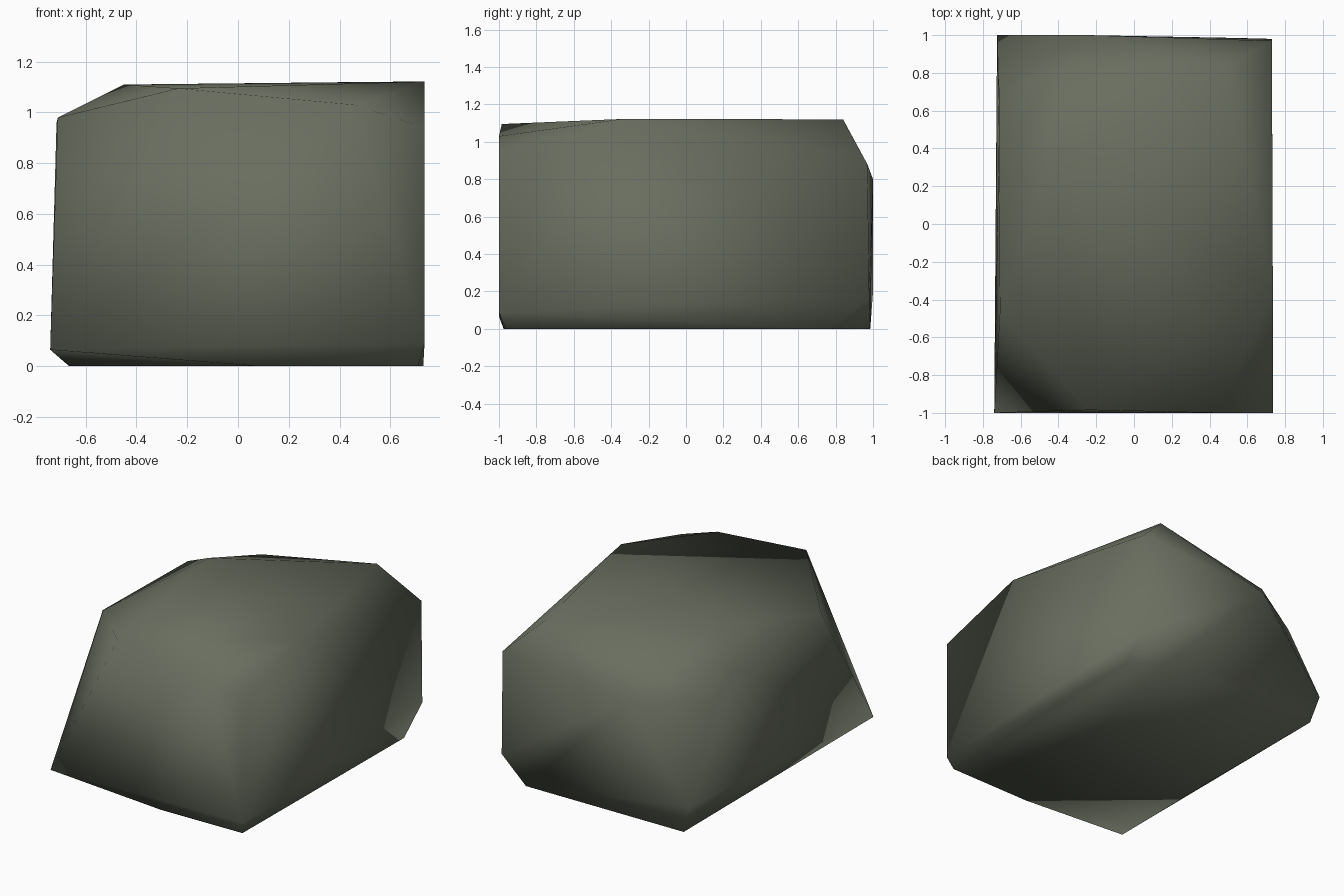
import bpy, bmesh

# Stone colour
mat = bpy.data.materials.new("grey_green_stone")
mat.diffuse_color = (0.14, 0.155, 0.115, 1.0)

# Corner points of a rough block whose corners are chipped off
base = [
    (-0.74, -1.0, 0.065), (0.09, -0.975, 0.0), (0.71, -0.965, 0.0),
    (0.735, -1.0, 0.09),                       # front, lower
    (0.73, 0.78, 0.0), (0.54, 0.985, 0.0), (0.73, 0.98, 0.17),  # back right chip
    (-0.665, 0.975, 0.0), (-0.725, 1.0, 0.20), (-0.66, 0.0, 0.0),  # back left
]
top = [
    (-0.235, -0.985, 1.095), (-0.71, -0.47, 0.98),              # front left chip
    (0.46, -1.0, 1.03), (0.735, -1.0, 0.94), (0.735, -0.34, 1.122),  # front right chip
    (0.48, 0.84, 1.12), (0.73, 0.97, 0.88),                     # back right chip
    (-0.39, 0.82, 0.96), (-0.25, 1.0, 0.80), (-0.715, 0.70, 0.83),  # back left chip
    (-0.715, 0.47, 0.96), (-0.45, 0.32, 1.11), (-0.51, -0.39, 1.045),  # left shoulder
]

# Wrap the points in a hull
bm = bmesh.new()
for p in base + top:
    bm.verts.new(p)
bmesh.ops.convex_hull(bm, input=bm.verts[:])
loose = [v for v in bm.verts if not v.link_faces]
bmesh.ops.delete(bm, geom=loose, context='VERTS')
bmesh.ops.recalc_face_normals(bm, faces=bm.faces[:])

# Soft shading over the whole rock
for f in bm.faces:
    f.smooth = True

mesh = bpy.data.meshes.new("rock")
bm.to_mesh(mesh)
bm.free()
mesh.materials.append(mat)
rock = bpy.data.objects.new("rock", mesh)
bpy.context.collection.objects.link(rock)
